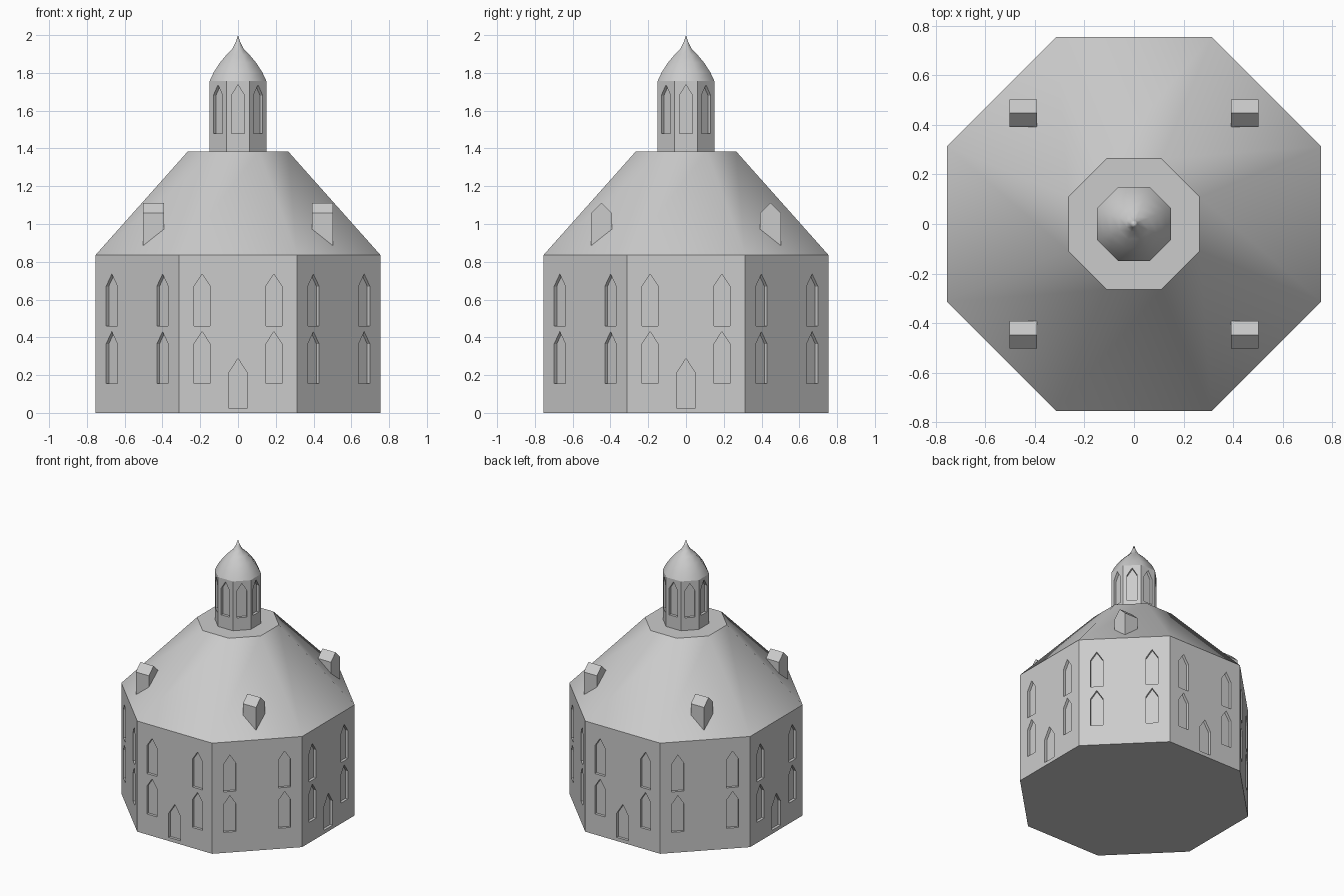
import bpy, bmesh, math
from mathutils import Matrix

if "Cube" in bpy.data.objects:
    bpy.data.objects.remove(bpy.data.objects["Cube"])

C = math.cos(math.pi / 8)          # apothem / corner radius of an octagon

stone = bpy.data.materials.new("light_grey_stone")
stone.diffuse_color = (0.6, 0.6, 0.6, 1)
stone.use_nodes = True
stone.node_tree.nodes["Principled BSDF"].inputs["Base Color"].default_value = stone.diffuse_color


def add_object(name, bm):
    bmesh.ops.recalc_face_normals(bm, faces=bm.faces[:])
    mesh = bpy.data.meshes.new(name)
    bm.to_mesh(mesh)
    bm.free()
    ob = bpy.data.objects.new(name, mesh)
    mesh.materials.append(stone)
    bpy.context.collection.objects.link(ob)
    return ob


def octagon_stack(name, profile):
    """Closed octagonal solid from (apothem, z) pairs; a zero apothem makes a tip."""
    bm = bmesh.new()
    rings = []
    for r, z in profile:
        angles = [math.pi / 8 + k * math.pi / 4 for k in range(8)]
        rings.append([bm.verts.new((r / C * math.cos(a), r / C * math.sin(a), z))
                      for a in (angles if r else [0])])
    for low, high in zip(rings, rings[1:]):
        for k in range(8):
            n = (k + 1) % 8
            top = [high[n], high[k]] if len(high) == 8 else [high[0]]
            bm.faces.new([low[k], low[n]] + top)
    bm.faces.new(rings[0][::-1])
    if len(rings[-1]) == 8:
        bm.faces.new(rings[-1])
    return add_object(name, bm)


def extrude_outline(bm, points, depth, matrix):
    """Prism with its (x, z) outline at y = 0, pulled back along +y by depth."""
    face = bm.faces.new([bm.verts.new((x, 0, z)) for x, z in points])
    out = bmesh.ops.extrude_face_region(bm, geom=[face])
    moved = [v for v in out["geom"] if isinstance(v, bmesh.types.BMVert)]
    bmesh.ops.translate(bm, verts=moved, vec=(0, depth, 0))
    bmesh.ops.transform(bm, matrix=matrix, verts=list(face.verts) + moved)


def arch(x, w, bottom, spring, peak):
    h = w / 2
    return [(x - h, bottom), (x + h, bottom), (x + h, spring), (x, peak), (x - h, spring)]


def recess(target, apothem, depth, outlines_for_side):
    """Cut pointed recesses into each of the eight sides."""
    bm = bmesh.new()
    for side in range(8):
        m = Matrix.Rotation(side * math.pi / 4, 4, 'Z') @ Matrix.Translation((0, -apothem - 0.02, 0))
        for outline in outlines_for_side(side):
            extrude_outline(bm, outline, depth + 0.02, m)
    cutter = add_object("opening_cutter", bm)
    cutter.hide_render = True
    mod = target.modifiers.new("openings", 'BOOLEAN')
    mod.operation, mod.solver, mod.object = 'DIFFERENCE', 'EXACT', cutter
    bpy.context.view_layer.objects.active = target
    bpy.ops.object.modifier_apply(modifier=mod.name)
    bpy.data.objects.remove(cutter)


def smooth(ob, degrees):
    bpy.ops.object.select_all(action='DESELECT')
    ob.select_set(True)
    bpy.context.view_layer.objects.active = ob
    bpy.ops.object.shade_smooth_by_angle(angle=math.radians(degrees))


# Main walls: two rows of windows on every side, doors on the four square sides
def wall_openings(side):
    shapes = [arch(x, 0.085, z, z + 0.21, z + 0.275)
              for x in (-0.19, 0.19) for z in (0.155, 0.46)]
    if side % 2 == 0:
        shapes.append(arch(0, 0.1, 0.027, 0.21, 0.288))
    return shapes


walls = octagon_stack("walls", [(0.755, 0), (0.755, 0.835)])
recess(walls, 0.755, 0.02, wall_openings)

# Sloping roof with a flat top
smooth(octagon_stack("roof", [(0.755, 0.835), (0.265, 1.385)]), 40)

# Lantern with a tall window on each side
lantern = octagon_stack("lantern", [(0.15, 1.385), (0.15, 1.757)])
recess(lantern, 0.15, 0.02, lambda side: [arch(0, 0.07, 1.48, 1.68, 1.737)])

# Dome ending in a pointed tip
smooth(octagon_stack("lantern_dome", [
    (0.15, 1.757), (0.128, 1.805), (0.095, 1.855), (0.06, 1.897),
    (0.03, 1.927), (0.014, 1.958), (0, 2.0)]), 60)

# Four gabled dormers, ridge along x
bm = bmesh.new()
gable = [(-0.055, 0.87), (0.055, 0.87), (0.055, 1.058), (0, 1.112), (-0.055, 1.058)]
for sx in (-1, 1):
    for sy in (-1, 1):
        m = (Matrix.Translation((sx * 0.447, sy * 0.447, 0))
             @ Matrix.Rotation(math.pi / 2, 4, 'Z') @ Matrix.Translation((0, -0.055, 0)))
        extrude_outline(bm, gable, 0.11, m)
add_object("dormers", bm)
